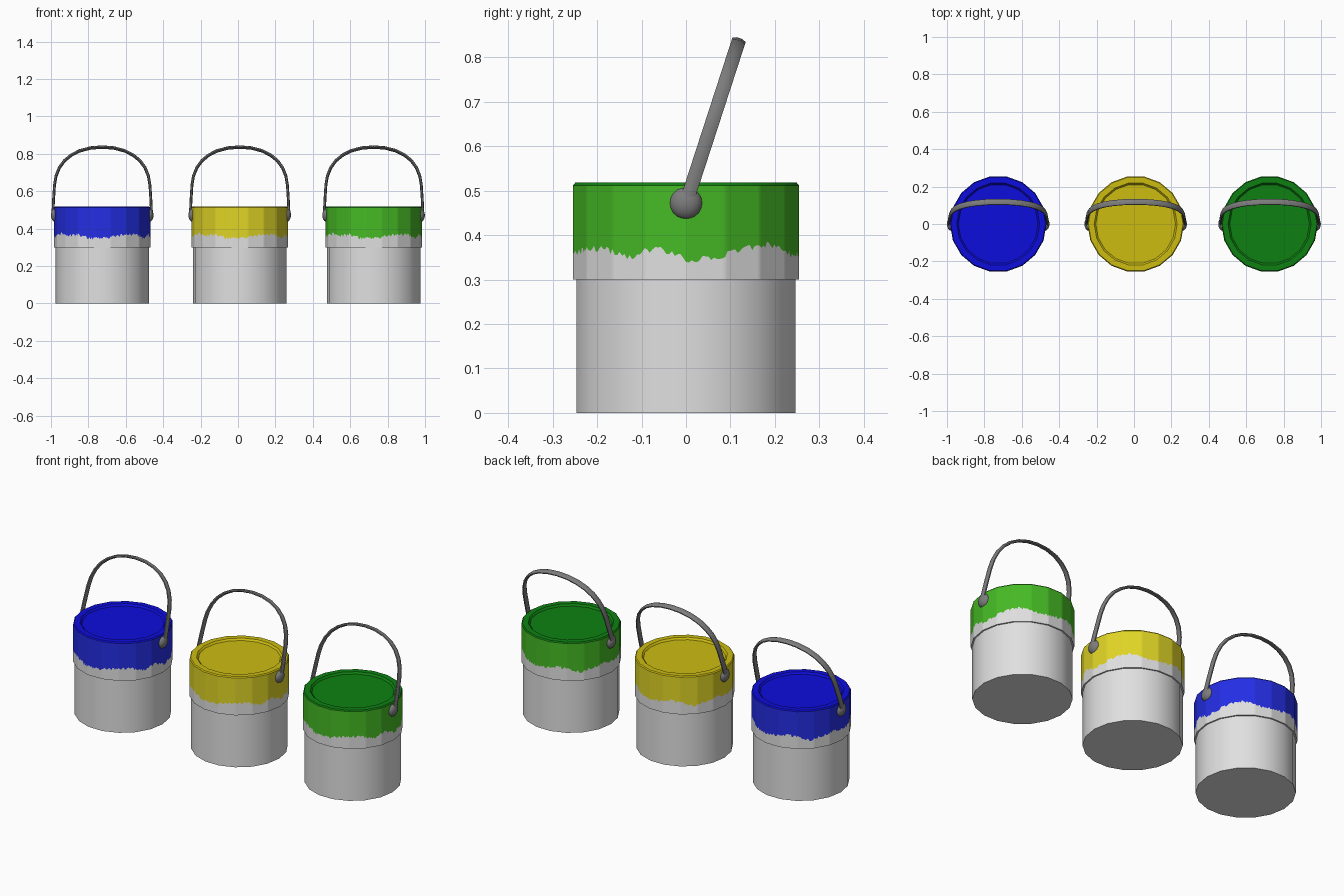
import bpy, bmesh, math, random
from mathutils import Vector

if "Cube" in bpy.data.objects:
    bpy.data.objects.remove(bpy.data.objects["Cube"])

SIDES = 18
SUB = 14            # columns per side for the ragged paint edge
TILT = math.radians(18)
PIVOT_Z = 0.472


def srgb(r, g, b):
    lin = [((c / 255 + 0.055) / 1.055) ** 2.4 if c > 10 else c / 255 / 12.92 for c in (r, g, b)]
    return (*lin, 1)


def material(name, rgb):
    m = bpy.data.materials.new(name)
    m.diffuse_color = srgb(*rgb)
    m.use_nodes = True
    m.node_tree.nodes["Principled BSDF"].inputs["Base Color"].default_value = m.diffuse_color
    return m


metal = material("light metal", (224, 224, 224))
grey = material("handle grey", (124, 124, 124))


def finish(bm, name, mats, x):
    bmesh.ops.recalc_face_normals(bm, faces=bm.faces)
    me = bpy.data.meshes.new(name)
    bm.to_mesh(me)
    bm.free()
    ob = bpy.data.objects.new(name, me)
    bpy.context.collection.objects.link(ob)
    for m in mats:
        me.materials.append(m)
    ob.location.x = x
    bpy.ops.object.select_all(action='DESELECT')
    ob.select_set(True)
    bpy.context.view_layer.objects.active = ob
    bpy.ops.object.shade_smooth_by_angle(angle=math.radians(32))
    return ob


def lathe(name, profile, mat, x, cap_first=False, cap_last=False):
    bm = bmesh.new()
    rings = []
    for r, z in profile:
        rings.append([bm.verts.new((r * math.cos(math.tau * i / SIDES),
                                    r * math.sin(math.tau * i / SIDES), z)) for i in range(SIDES)])
    for a, b in zip(rings, rings[1:]):
        for i in range(SIDES):
            j = (i + 1) % SIDES
            bm.faces.new((a[i], a[j], b[j], b[i]))
    if cap_first:
        bm.faces.new(rings[0])
    if cap_last:
        bm.faces.new(rings[-1])
    return finish(bm, name, [mat], x)


# height of the paint edge every 15 degrees, starting at the right side
EDGE = [.345, .35, .37, .38, .365, .355, .36, .375, .37, .35, .365, .375,
        .365, .36, .375, .36, .37, .35, .35, .362, .37, .37, .35, .375]


def collar(name, paint, x):
    random.seed(4)
    bm = bmesh.new()
    n = SIDES * SUB
    R = 0.258
    cols = []
    for k in range(n):
        s, t = divmod(k, SUB)
        a, b = (Vector((R * math.cos(math.tau * q / SIDES), R * math.sin(math.tau * q / SIDES), 0))
                for q in (s, s + 1))
        p = a.lerp(b, t / SUB)
        f = k / n * len(EDGE)
        i = int(f)
        h = EDGE[i] + (EDGE[(i + 1) % len(EDGE)] - EDGE[i]) * (f - i) + random.uniform(-0.009, 0.007)
        cols.append([bm.verts.new((p.x, p.y, z)) for z in (0.30, h, 0.512)])
    for k in range(n):
        c, d = cols[k], cols[(k + 1) % n]
        for level in (0, 1):
            face = bm.faces.new((c[level], d[level], d[level + 1], c[level + 1]))
            face.material_index = level
    return finish(bm, name, [metal, paint], x)


# half of the bail path in its own tilted plane: (across, up)
HALF = [(.264, 0), (.260, .09), (.255, .17), (.247, .22), (.229, .267), (.202, .306),
        (.165, .338), (.120, .362), (.062, .378)]


def handle(name, x):
    path = [Vector((-u, w)) for u, w in HALF] + [Vector((0, .383))] + \
           [Vector((u, w)) for u, w in reversed(HALF)]
    bm = bmesh.new()
    rings = []
    for i, p in enumerate(path):
        d = (path[min(i + 1, len(path) - 1)] - path[max(i - 1, 0)]).normalized()
        nrm = Vector((-d.y, d.x))
        ring = []
        for k in range(8):
            a = math.tau * (k + .5) / 8
            q = p + nrm * 0.008 * math.cos(a)
            v = 0.017 * math.sin(a)
            ring.append(bm.verts.new((q.x, q.y * math.sin(TILT) + v * math.cos(TILT),
                                      PIVOT_Z + q.y * math.cos(TILT) - v * math.sin(TILT))))
        rings.append(ring)
    for a, b in zip(rings, rings[1:]):
        for k in range(8):
            j = (k + 1) % 8
            bm.faces.new((a[k], a[j], b[j], b[k]))
    bm.faces.new(rings[0])
    bm.faces.new(rings[-1])
    return finish(bm, name, [grey], x)


def pivots(name, x):
    bm = bmesh.new()
    for side in (-1, 1):
        new = bmesh.ops.create_uvsphere(bm, u_segments=16, v_segments=10, radius=0.037)["verts"]
        bmesh.ops.scale(bm, vec=(0.68, 1, 1), verts=new)
        bmesh.ops.translate(bm, vec=(side * 0.249, 0, PIVOT_Z), verts=new)
    return finish(bm, name, [grey], x)


BUCKETS = [("blue", -0.726, (36, 46, 228), (13, 13, 222)),
           ("yellow", 0.009, (224, 213, 38), (205, 188, 17)),
           ("green", 0.725, (70, 186, 37), (14, 128, 17))]

for colour, x, side_rgb, lid_rgb in BUCKETS:
    paint = material(colour + " paint", side_rgb)
    lid = material(colour + " lid", lid_rgb)
    # can body with the ledge under the collar
    lathe(colour + "_can_body", [(.250, 0), (.250, .30), (.258, .30)], metal, x, cap_first=True)
    # collar with dripping paint
    collar(colour + "_collar", paint, x)
    # lid: bevelled rim and sunken panel
    lathe(colour + "_lid", [(.258, .512), (.253, .518), (.222, .518), (.213, .508)],
          lid, x, cap_last=True)
    # carrying handle and its round pivots
    handle(colour + "_handle", x)
    pivots(colour + "_handle_pivots", x)
